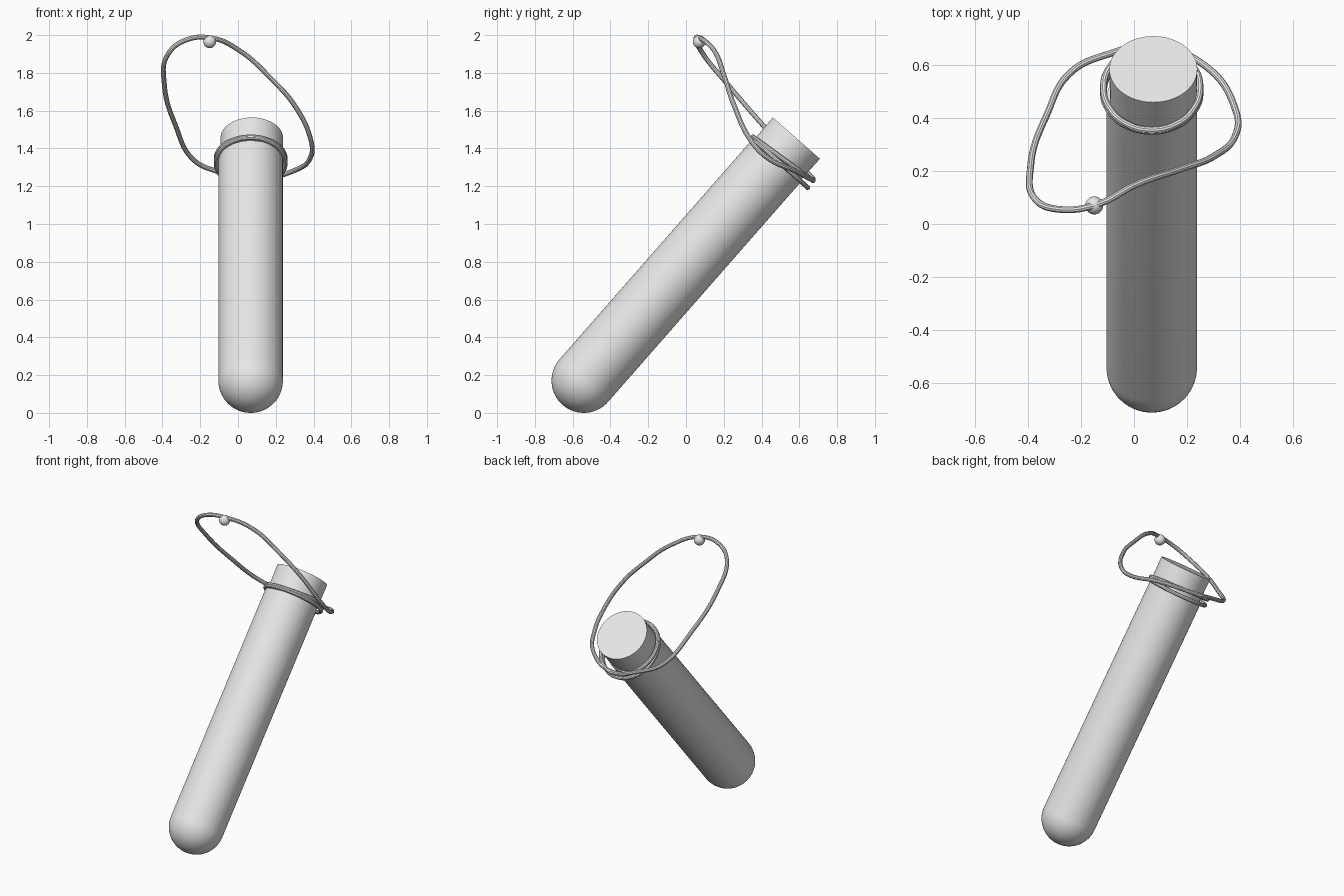
import bpy, bmesh, math
from mathutils import Matrix, Vector

cube = bpy.data.objects.get("Cube")
if cube:
    bpy.data.objects.remove(cube, do_unlink=True)

grey = bpy.data.materials.new("light grey")
grey.use_nodes = True
grey.diffuse_color = (0.8, 0.8, 0.8, 1)
grey.node_tree.nodes["Principled BSDF"].inputs["Base Color"].default_value = (0.8, 0.8, 0.8, 1)

# Shared leaning frame: origin at the centre of the round bottom, z along the tube
TUBE_R = 0.171
LEAN = Matrix.Translation((0.067, -0.541, TUBE_R)) @ Matrix.Rotation(math.radians(-41.24), 4, 'X')


def smooth(obj):
    bpy.ops.object.select_all(action='DESELECT')
    obj.select_set(True)
    bpy.context.view_layer.objects.active = obj
    bpy.ops.object.shade_smooth_by_angle(angle=math.radians(35))


def lathe(name, profile, matrix, steps=64):
    """Spin an (r, z) profile around z."""
    bm = bmesh.new()
    verts = [bm.verts.new((r, 0, z)) for r, z in profile]
    edges = [bm.edges.new(pair) for pair in zip(verts, verts[1:])]
    bmesh.ops.spin(bm, geom=verts + edges, cent=(0, 0, 0), axis=(0, 0, 1),
                   angle=math.tau, steps=steps)
    bmesh.ops.remove_doubles(bm, verts=bm.verts, dist=1e-5)
    bmesh.ops.recalc_face_normals(bm, faces=bm.faces)
    mesh = bpy.data.meshes.new(name)
    bm.to_mesh(mesh)
    bm.free()
    mesh.materials.append(grey)
    obj = bpy.data.objects.new(name, mesh)
    bpy.context.collection.objects.link(obj)
    obj.matrix_world = matrix
    smooth(obj)


def cord(name, points, matrix=Matrix()):
    """Closed round cord through the points."""
    curve = bpy.data.curves.new(name, 'CURVE')
    curve.dimensions = '3D'
    curve.bevel_depth = 0.013
    curve.bevel_resolution = 3
    curve.resolution_u = 10
    spline = curve.splines.new('BEZIER')
    spline.bezier_points.add(len(points) - 1)
    for bp, p in zip(spline.bezier_points, points):
        bp.co = p
        bp.handle_left_type = bp.handle_right_type = 'AUTO'
    spline.use_cyclic_u = True
    curve.materials.append(grey)
    obj = bpy.data.objects.new(name, curve)
    bpy.context.collection.objects.link(obj)
    obj.matrix_world = matrix
    bpy.ops.object.select_all(action='DESELECT')
    obj.select_set(True)
    bpy.context.view_layer.objects.active = obj
    bpy.ops.object.convert(target='MESH')
    smooth(bpy.context.object)


# Round-bottomed tube with a flat rim
bowl = [(TUBE_R * math.sin(a), -TUBE_R * math.cos(a))
        for a in (math.pi / 2 * i / 14 for i in range(15))]
bowl[0] = (0, -TUBE_R)
lathe("tube", bowl + [(TUBE_R, 1.54), (0.15, 1.54)], LEAN)

# Stopper in the mouth
lathe("stopper", [(0, 1.45), (0.162, 1.45), (0.166, 1.707), (0, 1.707)],
      LEAN @ Matrix.Translation((0.006, 0, 0)))

# Cord wound twice around the neck, sagging away at the back
for name, height, tilt, back in (("upper_neck_cord", 1.578, 0.018, 0.215),
                                 ("lower_neck_cord", 1.552, -0.002, 0.218)):
    front = -0.177
    mid, half = (front + back) / 2, (back - front) / 2
    ring = [Vector((0.182 * math.cos(a), mid + half * math.sin(a), height + tilt * math.sin(a)))
            for a in (math.tau * i / 12 for i in range(12))]
    cord(name, ring, LEAN)

# Hanging loop
cord("hanging_loop", [
    (0.07, 0.672, 1.235), (-0.10, 0.64, 1.275), (-0.23, 0.58, 1.335),
    (-0.33, 0.41, 1.52), (-0.39, 0.22, 1.74), (-0.37, 0.09, 1.90),
    (-0.28, 0.055, 1.972), (-0.15, 0.07, 1.986), (0.01, 0.15, 1.917),
    (0.17, 0.205, 1.775), (0.30, 0.255, 1.627), (0.385, 0.34, 1.447),
    (0.385, 0.425, 1.355), (0.29, 0.58, 1.28)])

# Bead on the loop
bead = [(0.034 * math.sin(math.pi * i / 12), -0.034 * math.cos(math.pi * i / 12))
        for i in range(13)]
lathe("bead", bead, Matrix.Translation((-0.15, 0.07, 1.965)), 24)
